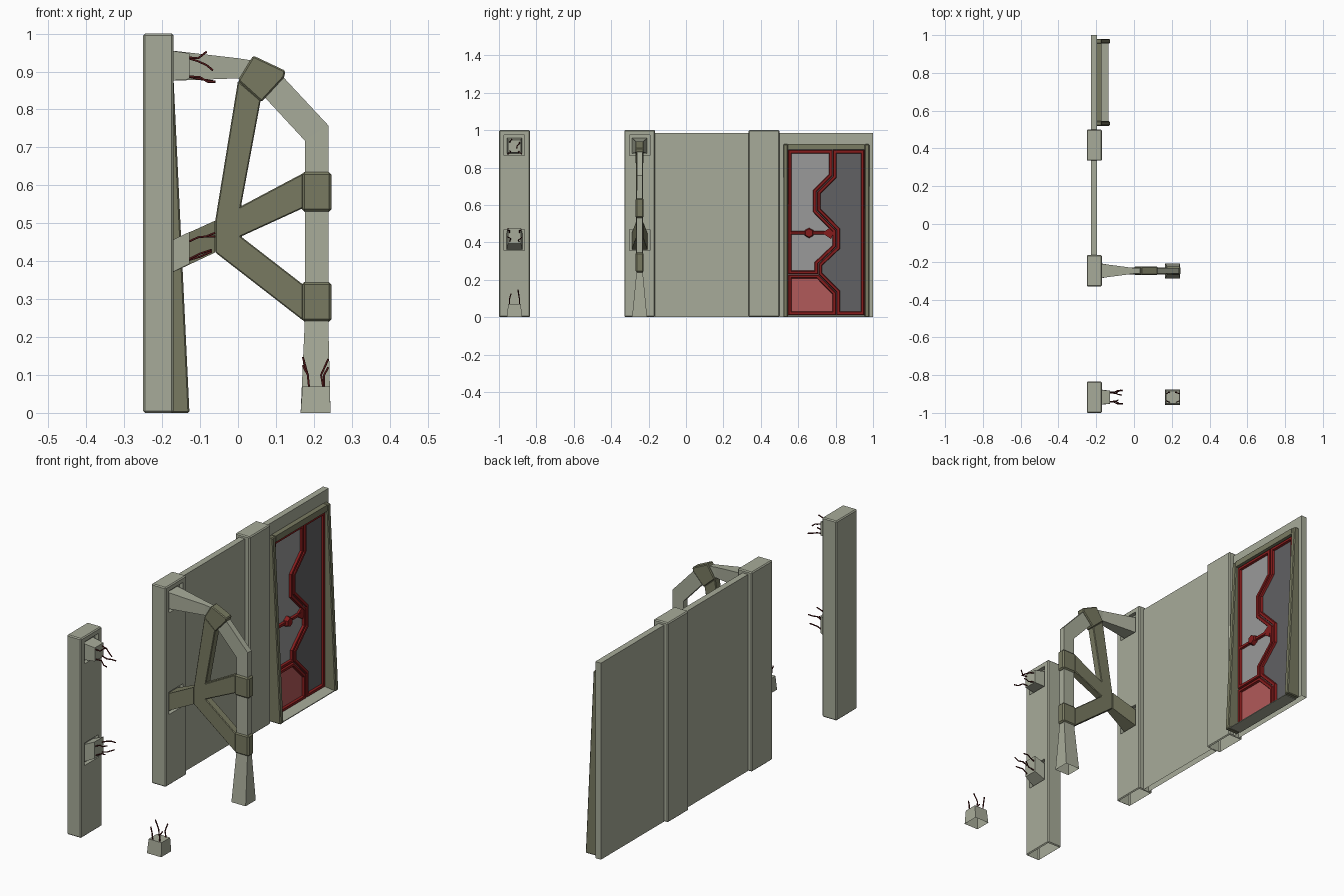
import bpy, bmesh
from mathutils import Vector

if "Cube" in bpy.data.objects:
    bpy.data.objects.remove(bpy.data.objects["Cube"])


def mat(name, r, g, b):
    m = bpy.data.materials.new(name)
    m.diffuse_color = (r, g, b, 1)
    m.use_nodes = True
    m.node_tree.nodes["Principled BSDF"].inputs["Base Color"].default_value = m.diffuse_color
    return m


CONCRETE = mat("concrete", 0.39, 0.41, 0.32)
DARK = mat("dark_concrete", 0.19, 0.195, 0.12)
RED = mat("red_metal", 0.24, 0.012, 0.012)
RUST = mat("rusty_rebar", 0.07, 0.008, 0.008)
PALE = mat("pale_glass", 0.32, 0.32, 0.32)
SMOKED = mat("smoked_glass", 0.12, 0.12, 0.125)
RED_GLASS = mat("red_glass", 0.44, 0.1, 0.1)


def finish(name, bm, material, bevel=0.0, open_bottom=False):
    bmesh.ops.recalc_face_normals(bm, faces=bm.faces[:])
    if bevel:
        edges = [e for e in bm.edges if e.is_manifold and e.calc_face_angle(0) > 0.5
                 and not (open_bottom and max(v.co.z for v in e.verts) < 1e-4)]
        bmesh.ops.bevel(bm, geom=edges, offset=bevel, segments=1, affect='EDGES')
    if open_bottom:
        low = [f for f in bm.faces if all(v.co.z < 1e-4 for v in f.verts)]
        bmesh.ops.delete(bm, geom=low, context='FACES')
    me = bpy.data.meshes.new(name)
    bm.to_mesh(me)
    bm.free()
    me.materials.append(material)
    ob = bpy.data.objects.new(name, me)
    bpy.context.collection.objects.link(ob)
    return ob


def loft(name, rings, material, **kw):
    """Skin equal-length point rings and cap the ends."""
    bm = bmesh.new()
    vs = [[bm.verts.new(p) for p in ring] for ring in rings]
    n = len(vs[0])
    for a, b in zip(vs, vs[1:]):
        for i in range(n):
            bm.faces.new((a[i], a[(i + 1) % n], b[(i + 1) % n], b[i]))
    bm.faces.new(vs[0])
    bm.faces.new(vs[-1])
    return finish(name, bm, material, **kw)


def box(name, x, y, z, material=CONCRETE, **kw):
    rings = [[(x[0], y[0], h), (x[1], y[0], h), (x[1], y[1], h), (x[0], y[1], h)] for h in z]
    return loft(name, rings, material, **kw)


def plate(name, pts, y0, y1, material, **kw):
    """Profile in the xz plane, extruded along y."""
    return loft(name, [[(x, y, z) for x, z in pts] for y in (y0, y1)], material, **kw)


def limb(name, sections, yc, material, **kw):
    """Sections are (outer xz, inner xz, half thickness in y)."""
    rings = [[(o[0], yc - h, o[1]), (o[0], yc + h, o[1]),
              (i[0], yc + h, i[1]), (i[0], yc - h, i[1])] for o, i, h in sections]
    return loft(name, rings, material, **kw)


def rebar(name, pts):
    cu = bpy.data.curves.new(name, 'CURVE')
    cu.dimensions = '3D'
    cu.bevel_depth = 0.003
    cu.bevel_resolution = 1
    cu.use_fill_caps = True
    sp = cu.splines.new('POLY')
    sp.points.add(len(pts) - 1)
    for p, c in zip(sp.points, pts):
        p.co = (*c, 1)
    cu.materials.append(RUST)
    bpy.context.collection.objects.link(bpy.data.objects.new(name, cu))


# Pillars, two of them with pockets where the buttress arms enter
def pillar(name, y0, y1, pockets):
    ob = box(name, (-0.25, -0.17), (y0, y1), (0, 1), bevel=0.005)
    yc = (y0 + y1) / 2
    for i, (z0, z1) in enumerate(pockets):
        cut = box("pocket_cutter", (-0.19, -0.1), (yc - 0.055, yc + 0.055), (z0, z1))
        md = ob.modifiers.new("pocket", 'BOOLEAN')
        md.operation, md.solver, md.object = 'DIFFERENCE', 'EXACT', cut
        bpy.context.view_layer.objects.active = ob
        bpy.ops.object.modifier_apply(modifier=md.name)
        bpy.data.objects.remove(cut)
    bm = bmesh.new()
    bm.from_mesh(ob.data)
    bmesh.ops.delete(bm, geom=[f for f in bm.faces if f.calc_center_median().z < 1e-3], context='FACES')
    bm.to_mesh(ob.data)
    bm.free()


POCKETS = [(0.865, 0.975), (0.355, 0.468)]
pillar("broken_pillar", -1.0, -0.835, POCKETS)
pillar("buttress_pillar", -0.33, -0.165, POCKETS)
pillar("middle_pillar", 0.335, 0.5, [])

# Wall panels
box("plain_wall", (-0.228, -0.197), (-0.165, 0.335), (0, 0.985), open_bottom=True)
box("window_wall", (-0.228, -0.197), (0.5, 1.0), (0, 0.985), open_bottom=True)

# Buttress: pale arch and leg, dark brace with collars
YB = -0.248
limb("buttress_arch", [
    ((-0.19, 0.957), (-0.19, 0.875), 0.04), ((0.0, 0.935), (0.0, 0.882), 0.015),
    ((0.045, 0.928), (0.03, 0.865), 0.015), ((0.115, 0.89), (0.065, 0.838), 0.015),
    ((0.238, 0.758), (0.176, 0.718), 0.015), ((0.238, 0.24), (0.176, 0.24), 0.017),
    ((0.244, 0), (0.165, 0), 0.04)], YB, CONCRETE, open_bottom=True)
limb("lower_arm", [((-0.19, 0.448), (-0.19, 0.362), 0.042),
                   ((-0.06, 0.507), (-0.06, 0.423), 0.02)], YB, DARK)
plate("brace", [(-0.06, 0.423), (0.172, 0.243), (0.172, 0.338), (0.008, 0.465), (0.172, 0.54),
                (0.172, 0.632), (0.008, 0.545), (0.06, 0.825), (0.0, 0.876), (-0.06, 0.507)],
      YB - 0.019, YB + 0.019, DARK, bevel=0.003)
plate("top_cap", [(0.04, 0.942), (0.125, 0.902), (0.122, 0.885), (0.062, 0.82), (0.0, 0.876)],
      YB - 0.022, YB + 0.022, DARK, bevel=0.004)
for i, (z0, z1) in enumerate([(0.53, 0.635), (0.24, 0.345)]):
    box(f"collar_{i}", (0.168, 0.247), (YB - 0.022, YB + 0.022), (z0, z1), DARK, bevel=0.007)

# Broken arm stubs and foot
YS = -0.917
limb("upper_stub", [((-0.19, 0.957), (-0.19, 0.875), 0.04),
                    ((-0.128, 0.948), (-0.128, 0.88), 0.034)], YS, CONCRETE)
limb("lower_stub", [((-0.19, 0.448), (-0.19, 0.362), 0.042),
                    ((-0.128, 0.477), (-0.128, 0.393), 0.035)], YS, CONCRETE)
limb("foot_stub", [((0.244, 0), (0.165, 0), 0.04),
                   ((0.242, 0.07), (0.17, 0.07), 0.034)], YS, CONCRETE, open_bottom=True)

# Bent rebar: four per broken end, mirrored in y
for k, s in enumerate((-1, 1)):
    y = YS + s * 0.026
    rebar(f"upper_rebar_a{k}", [(-0.14, y, 0.938), (-0.105, y, 0.935 - k * 0.008),
                                (-0.083, y - s * 0.012, 0.952 - k * 0.035), (-0.066, y - s * 0.014, 0.953 - k * 0.05)][:4 - (1 - k)])
    rebar(f"upper_rebar_b{k}", [(-0.14, y, 0.888), (-0.1, y - s * 0.006, 0.885 - k * 0.005),
                                (-0.08, y + s * 0.006, 0.873 + k * 0.004), (-0.06, y + s * 0.012, 0.873)])
    rebar(f"lower_rebar_a{k}", [(-0.14, y, 0.447), (-0.105, y, 0.463), (-0.085, y + s * 0.01, 0.465),
                                (-0.06, y + s * 0.008, 0.475 - k * 0.01)])
    rebar(f"lower_rebar_b{k}", [(-0.14, y, 0.4), (-0.1, y - s * 0.005, 0.42 - k * 0.008),
                                (-0.07, y + s * 0.012, 0.43 - k * 0.005)])
    rebar(f"foot_rebar_a{k}", [(0.188, y, 0.06), (0.184, y, 0.1), (0.171, y - s * 0.008, 0.125 + k * 0.022)])
    rebar(f"foot_rebar_b{k}", [(0.226, y, 0.06), (0.227 - k * 0.008, y, 0.1), (0.238, y - s * 0.006, 0.12 + k * 0.022)])

# Window surround: leaning cheeks, header and sill
cheek = [(-0.2, 0), (-0.128, 0), (-0.172, 0.925), (-0.2, 0.925)]
for name, a, b in (("left_cheek", 0.52, 0.545), ("right_cheek", 0.955, 0.98)):
    plate(name, cheek, a, b, DARK, bevel=0.004)
plate("header", [(-0.2, 0.895), (-0.171, 0.895), (-0.172, 0.925), (-0.2, 0.925)], 0.545, 0.955, DARK)
plate("sill", [(-0.2, 0), (-0.134, 0), (-0.134, 0.004), (-0.2, 0.012)], 0.545, 0.955, CONCRETE)


# Window panes with raised red frames
def rail(name, pts, closed, x0=-0.197, x1=-0.182, half=0.011, inset=0.011):
    """Mitred trapezoid bar following (y, z) points, shifted sideways by inset."""
    P = [Vector(p) for p in pts]
    n = len(P)
    rows = []
    for i, p in enumerate(P):
        d0 = (p - P[i - 1]).normalized() if closed or i else (P[1] - p).normalized()
        d1 = (P[(i + 1) % n] - p).normalized() if closed or i < n - 1 else d0
        n0, n1 = Vector((d0.y, -d0.x)), Vector((d1.y, -d1.x))
        m = (n0 + n1) / (1 + n0.dot(n1))
        rows.append([(x, *(p + m * o)) for x, o in (
            (x0, inset - half), (x1, inset - half * 0.55), (x1, inset + half * 0.55), (x0, inset + half))])
    bm = bmesh.new()
    vs = [[bm.verts.new(c) for c in r] for r in rows]
    for i in range(n if closed else n - 1):
        a, b = vs[i], vs[(i + 1) % n]
        for j in range(4):
            bm.faces.new((a[j], a[(j + 1) % 4], b[(j + 1) % 4], b[j]))
    if not closed:
        bm.faces.new(vs[0])
        bm.faces.new(vs[-1])
    finish(name, bm, RED)


def yz_plate(name, pts, x0, x1, material):
    loft(name, [[(x, y, z) for y, z in pts] for x in (x0, x1)], material)


zigzag = [(0.785, 0.895), (0.785, 0.755), (0.70, 0.67), (0.70, 0.57), (0.803, 0.465),
          (0.803, 0.375), (0.708, 0.285), (0.708, 0.228), (0.803, 0.132), (0.803, 0.01)]
panes = [("upper_pane", [(0.545, 0.895)] + zigzag[:8] + [(0.545, 0.228)], PALE),
         ("lower_pane", [(0.545, 0.228)] + zigzag[7:] + [(0.545, 0.01)], RED_GLASS),
         ("side_pane", [(0.955, 0.895), (0.955, 0.01)] + zigzag[::-1], SMOKED)]
for name, pts, m in panes:
    yz_plate(name, pts, -0.199, -0.192, m)
    rail(name + "_frame", pts, True)

# Latch bar with hexagonal knob
rail("latch_bar", [(0.56, 0.45), (0.76, 0.45)], False, inset=0)
yz_plate("latch_end", [(0.735, 0.455), (0.775, 0.482), (0.79, 0.45), (0.775, 0.418), (0.735, 0.445)],
         -0.197, -0.183, RED)
bm = bmesh.new()
bmesh.ops.create_cone(bm, cap_ends=True, segments=6, radius1=0.029, radius2=0.022, depth=0.026)
for v in bm.verts:
    v.co = Vector((v.co.z - 0.184, v.co.x + 0.658, v.co.y + 0.45))
finish("latch_knob", bm, RED)
